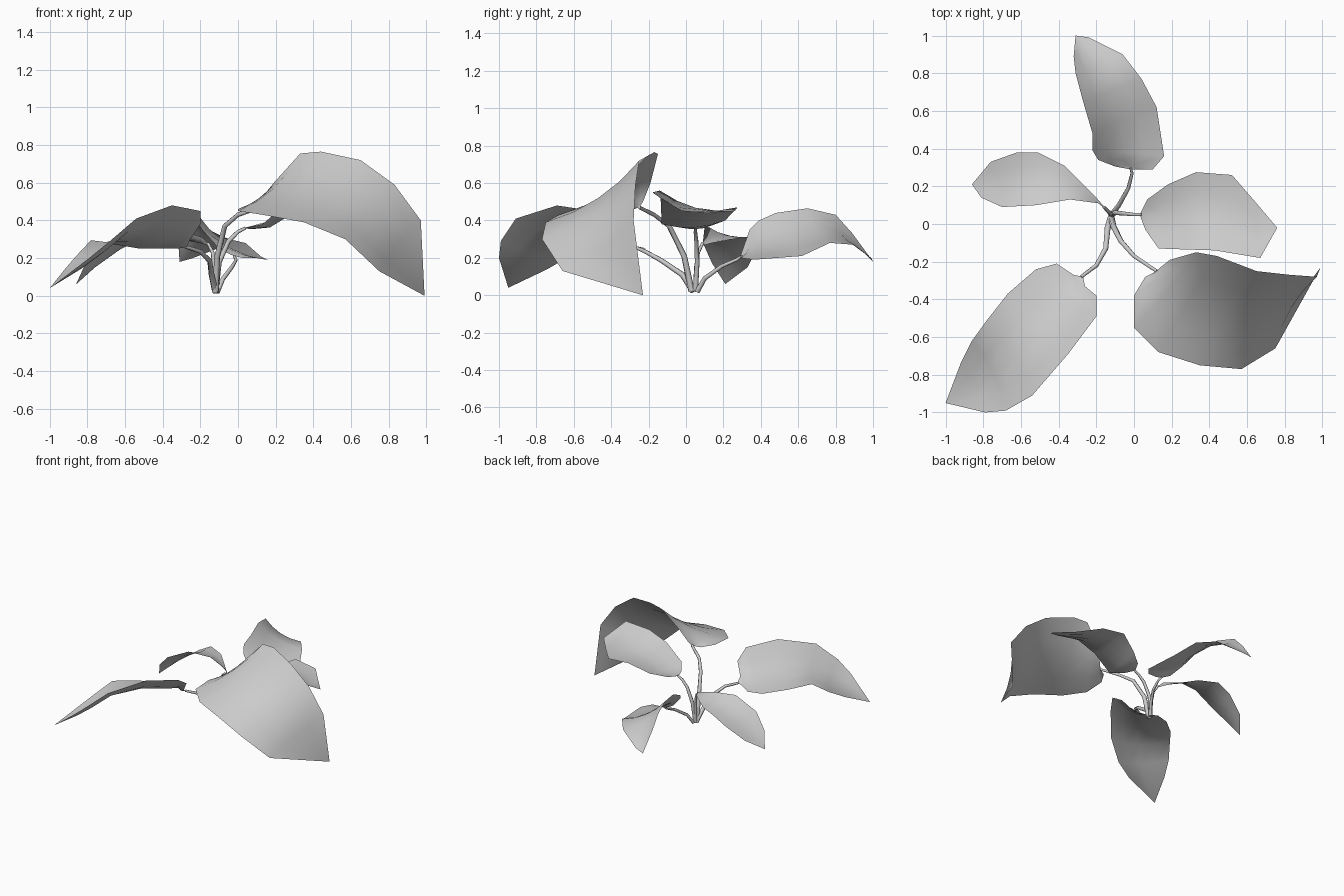
import bpy, bmesh
from mathutils import Vector

if "Cube" in bpy.data.objects:
    bpy.data.objects.remove(bpy.data.objects["Cube"])

COLS = 4


def finish(name, bm):
    bmesh.ops.remove_doubles(bm, verts=bm.verts, dist=0.0005)
    mesh = bpy.data.meshes.new(name)
    bm.to_mesh(mesh)
    bm.free()
    for p in mesh.polygons:
        p.use_smooth = True
    obj = bpy.data.objects.new(name, mesh)
    bpy.context.collection.objects.link(obj)
    return obj


def leaf(name, base, tip, left, right, sag):
    """Blade lofted between two edges, cupped along the midrib."""
    base, tip = Vector(base), Vector(tip)
    left = [base] + [Vector(p) for p in left] + [tip]
    right = [base] + [Vector(p) for p in right] + [tip]
    mids = [(a + b) / 2 for a, b in zip(left, right)]
    bm = bmesh.new()
    rows = []
    for i, (a, b) in enumerate(zip(left, right)):
        along = mids[min(i + 1, len(mids) - 1)] - mids[max(i - 1, 0)]
        n = (b - a).cross(along)
        if n.length > 0:
            n.normalize()
        if n.z < 0:
            n = -n
        row = []
        for c in range(COLS + 1):
            t = c / COLS
            row.append(bm.verts.new(a.lerp(b, t) - n * (sag * (b - a).length * 4 * t * (1 - t))))
        rows.append(row)
    for r, s in zip(rows, rows[1:]):
        for c in range(COLS):
            bm.faces.new((r[c], s[c], s[c + 1], r[c + 1]))
    bmesh.ops.dissolve_degenerate(bm, edges=bm.edges, dist=0.0005)
    bm.normal_update()
    if sum(f.normal.z * f.calc_area() for f in bm.faces) < 0:
        bmesh.ops.reverse_faces(bm, faces=bm.faces)
    finish(name, bm)


def stem(name, path, r0=0.018, r1=0.010):
    """Tapering tube along a path."""
    cu = bpy.data.curves.new(name, 'CURVE')
    cu.dimensions = '3D'
    cu.bevel_depth = 1.0
    cu.bevel_resolution = 1
    cu.use_fill_caps = True
    sp = cu.splines.new('POLY')
    sp.points.add(len(path) - 1)
    for i, p in enumerate(path):
        sp.points[i].co = (*p, 1)
        sp.points[i].radius = r0 + (r1 - r0) * i / (len(path) - 1)
    sp.use_smooth = True
    obj = bpy.data.objects.new(name, cu)
    bpy.context.collection.objects.link(obj)


# large front right leaf
leaf("leaf_front_right", (.12, -.25, .47), (.99, -.23, 0),
     [(.14, -.23, .50), (.19, -.19, .60), (.33, -.15, .755), (.44, -.17, .765),
      (.65, -.25, .72), (.83, -.27, .59), (.97, -.28, .40)],
     [(.06, -.28, .46), (0, -.38, .46), (0, -.55, .45), (.13, -.68, .43),
      (.35, -.75, .39), (.57, -.77, .30), (.75, -.66, .13)], .07)
stem("stem_front_right", [(-.12, .03, .02), (-.11, -.01, .21), (-.07, -.09, .37),
                          (0, -.17, .43), (.12, -.25, .47)])

# front left leaf
leaf("leaf_front_left", (-.27, -.28, .26), (-1, -.95, .04),
     [(-.32, -.27, .25), (-.41, -.21, .25), (-.52, -.24, .25), (-.67, -.37, .275),
      (-.78, -.51, .295), (-.86, -.62, .21), (-.92, -.74, .14)],
     [(-.26, -.33, .29), (-.20, -.38, .38), (-.20, -.49, .45), (-.35, -.69, .48),
      (-.54, -.91, .41), (-.68, -.99, .29), (-.79, -1, .20)], .12)
stem("stem_front_left", [(-.12, .04, .02), (-.14, -.02, .11), (-.15, -.13, .185),
                         (-.20, -.22, .235), (-.28, -.28, .26)], .018, .009)

# back leaf
leaf("leaf_back", (-.02, .29, .21), (-.31, 1, .18),
     [(-.10, .305, .25), (-.19, .34, .35), (-.22, .39, .40), (-.22, .48, .44),
      (-.27, .65, .465), (-.31, .80, .43), (-.32, .89, .33)],
     [(.03, .29, .20), (.10, .29, .20), (.16, .36, .19), (.12, .62, .21), (.04, .77, .28),
      (-.06, .90, .27), (-.24, .99, .20)], .10)
stem("stem_back", [(-.11, .06, .02), (-.08, .10, .09), (-.03, .19, .155),
                   (-.01, .27, .19), (-.02, .30, .21)], .014, .007)

# small left leaf
leaf("leaf_left", (-.14, .07, .26), (-.86, .21, .06),
     [(-.19, .11, .31), (-.34, .13, .36), (-.52, .10, .37), (-.70, .09, .28), (-.81, .14, .17)],
     [(-.20, .14, .28), (-.37, .31, .31), (-.51, .38, .31), (-.62, .38, .25), (-.76, .33, .15)], .08)
stem("stem_left", [(-.12, .05, .02), (-.125, .055, .15), (-.135, .065, .23), (-.16, .09, .28)],
     .014, .008)

# right leaf
leaf("leaf_right", (.03, .05, .36), (.76, -.02, .45),
     [(.07, .13, .37), (.18, .21, .40), (.33, .275, .47), (.52, .26, .45), (.65, .11, .44)],
     [(.06, -.03, .365), (.13, -.13, .38), (.27, -.135, .50), (.43, -.14, .56), (.67, -.18, .55)], .09)
stem("stem_right", [(-.12, .05, .02), (-.10, .06, .18), (-.05, .055, .29), (0, .05, .34),
                    (.04, .05, .36)], .016, .008)
